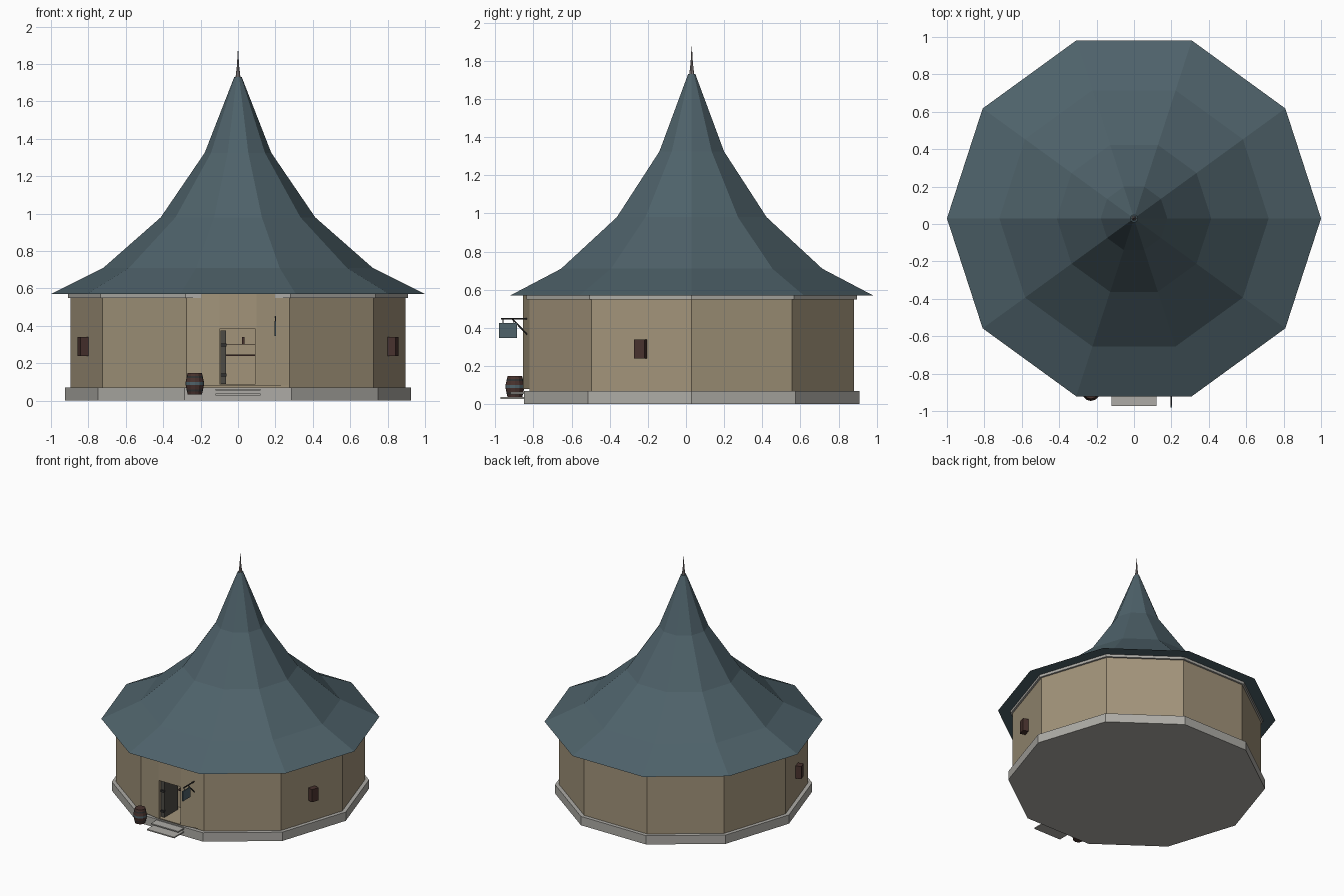
import bpy, bmesh, math
from mathutils import Vector

if "Cube" in bpy.data.objects:
    bpy.data.objects.remove(bpy.data.objects["Cube"])

CY = 0.03  # centre of the ten-sided building


def material(name, rgb):
    m = bpy.data.materials.new(name)
    m.diffuse_color = (*rgb, 1)
    m.use_nodes = True
    m.node_tree.nodes["Principled BSDF"].inputs["Base Color"].default_value = m.diffuse_color
    return m


SLATE = material("slate blue", (0.077, 0.122, 0.144))
PLASTER = material("tan plaster", (0.36, 0.295, 0.195))
STONE = material("grey stone", (0.42, 0.41, 0.38))
WOOD = material("dark red wood", (0.065, 0.032, 0.027))
IRON = material("dark iron", (0.03, 0.03, 0.03))
DOOR = material("weathered door", (0.075, 0.07, 0.06))
SPIRE = material("spire metal", (0.25, 0.22, 0.22))


def finish(name, bm, mats):
    bmesh.ops.recalc_face_normals(bm, faces=bm.faces)
    me = bpy.data.meshes.new(name)
    bm.to_mesh(me)
    bm.free()
    for m in mats:
        me.materials.append(m)
    ob = bpy.data.objects.new(name, me)
    bpy.context.collection.objects.link(ob)
    return ob


def lathe(name, profile, n, mats, x=0, y=CY, pick=None):
    """Stack n-sided rings of (radius, z) and cap both ends."""
    bm = bmesh.new()
    rings = [[bm.verts.new((x + r * math.cos(2 * math.pi * i / n),
                            y + r * math.sin(2 * math.pi * i / n), z))
              for i in range(n)] for r, z in profile]
    for k, (a, b) in enumerate(zip(rings, rings[1:])):
        for i in range(n):
            j = (i + 1) % n
            f = bm.faces.new((a[i], a[j], b[j], b[i]))
            f.material_index = pick(k) if pick else 0
    bm.faces.new(rings[0][::-1])
    bm.faces.new(rings[-1])
    return finish(name, bm, mats)


def box(name, lo, hi, mat):
    bm = bmesh.new()
    bmesh.ops.create_cube(bm, size=1)
    for v in bm.verts:
        v.co = [(a + b) / 2 + c * (b - a) for a, b, c in zip(lo, hi, v.co)]
    return finish(name, bm, [mat])


def rod(name, a, b, r, mat):
    bm = bmesh.new()
    a, b = Vector(a), Vector(b)
    bmesh.ops.create_cone(bm, cap_ends=True, segments=6, radius1=r, radius2=r,
                          depth=(b - a).length)
    ob = finish(name, bm, [mat])
    ob.location = (a + b) / 2
    ob.rotation_euler = (b - a).to_track_quat('Z', 'Y').to_euler()
    return ob


# Stone base, walls, cornice, flared roof and spire
lathe("stone_base", [(0.925, 0), (0.925, 0.07)], 10, [STONE])
walls = lathe("walls", [(0.895, 0.07), (0.895, 0.56)], 10, [PLASTER])
lathe("cornice", [(0.91, 0.55), (0.91, 0.57)], 10, [STONE])
lathe("roof", [(1.0, 0.57), (0.72, 0.71), (0.413, 0.98), (0.178, 1.325), (0.02, 1.73)],
      10, [SLATE])
lathe("spire", [(0.013, 1.73), (0.006, 1.79), (0.001, 1.875)], 8, [SPIRE])

# Shallow angled bay on the front wall
bm = bmesh.new()
plan = [(-0.277, -0.82), (-0.1, -0.855), (0.1, -0.855), (0.277, -0.82),
        (0.27, -0.8), (-0.27, -0.8)]
low = bm.faces.new([bm.verts.new((x, y, 0.08)) for x, y in plan])
top = bmesh.ops.extrude_face_region(bm, geom=[low])["geom"]
for v in top:
    if isinstance(v, bmesh.types.BMVert):
        v.co.z = 0.569
bay = finish("front_bay", bm, [PLASTER])

# Doorway recess
cutter = box("doorway_cutter", (-0.095, -1.0, 0.087), (0.092, -0.62, 0.385), PLASTER)
cutter.hide_render = True
for ob in (walls, bay):
    mod = ob.modifiers.new("doorway", 'BOOLEAN')
    mod.operation = 'DIFFERENCE'
    mod.solver = 'EXACT'
    mod.object = cutter
    bpy.context.view_layer.objects.active = ob
    bpy.ops.object.modifier_apply(modifier=mod.name)
bpy.data.objects.remove(cutter)

# Open door with hinges, and shelves inside the recess
box("door_leaf", (-0.093, -0.83, 0.09), (-0.064, -0.66, 0.375), DOOR)
for z in (0.13, 0.29):
    box("door_hinge", (-0.094, -0.84, z), (-0.062, -0.82, z + 0.015), IRON)
for z, h in ((0.24, 0.008), (0.3, 0.004)):
    box("inner_shelf", (-0.064, -0.66, z), (0.092, -0.62, z + h), WOOD)
box("shelf_jug", (0.022, -0.655, 0.304), (0.034, -0.635, 0.34), WOOD)

# Door steps
box("lower_step", (-0.12, -0.972, 0.028), (0.12, -0.84, 0.037), STONE)
box("upper_step", (-0.12, -0.92, 0.054), (0.12, -0.84, 0.063), STONE)

# Barrel with hoops
lathe("barrel", [(0.038, 0.034), (0.042, 0.05), (0.044, 0.06), (0.049, 0.085),
                 (0.049, 0.1), (0.044, 0.122), (0.042, 0.132), (0.038, 0.148)],
      12, [WOOD, IRON, SLATE], -0.231, -0.897, lambda k: {1: 1, 3: 2, 5: 1}.get(k, 0))

# Hanging sign on a braced bracket
rod("sign_pole", (0.2, -0.97, 0.448), (0.2, -0.83, 0.448), 0.005, IRON)
rod("sign_brace", (0.2, -0.91, 0.446), (0.2, -0.832, 0.365), 0.004, IRON)
box("sign_board", (0.196, -0.98, 0.347), (0.204, -0.885, 0.425), SLATE)
for y in (-0.96, -0.905):
    rod("sign_hanger", (0.2, y, 0.42), (0.2, y, 0.448), 0.002, IRON)

# Wooden boxes on the two front side walls
for side, ang in (("right", -18), ("left", 198)):
    a = math.radians(ang)
    ob = box(side + "_wall_box", (-0.026, -0.029, -0.05), (0.026, 0.029, 0.05), WOOD)
    ob.location = (0.868 * math.cos(a), CY + 0.868 * math.sin(a), 0.29)
    ob.rotation_euler.z = a
